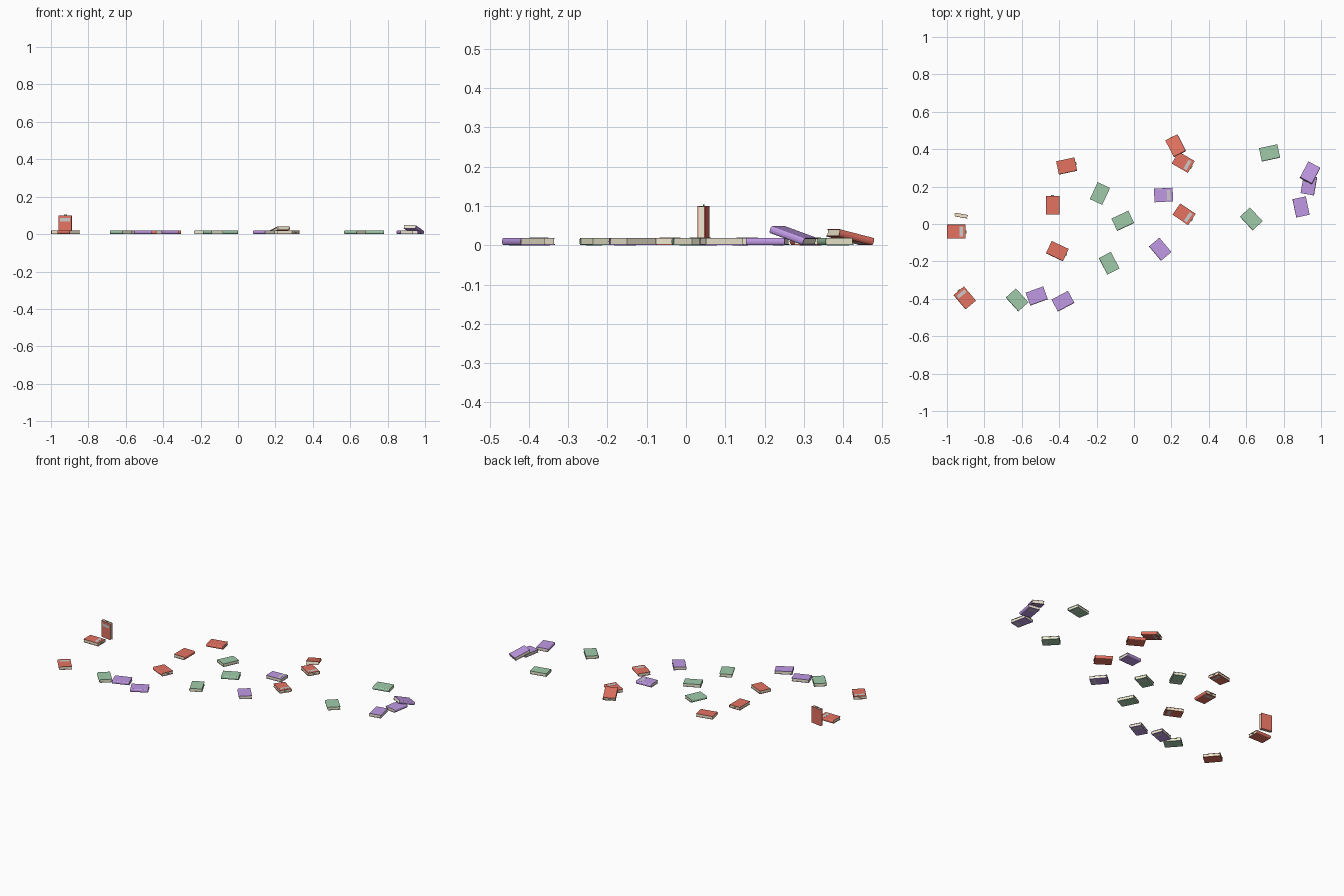
import bpy, math
from mathutils import Matrix, Vector

if "Cube" in bpy.data.objects:
    bpy.data.objects.remove(bpy.data.objects["Cube"])

W, L, T, B = 0.073, 0.100, 0.019, 0.0025   # width, height, thickness, board


def material(name, rgb):
    m = bpy.data.materials.new(name)
    m.diffuse_color = (*rgb, 1)
    m.use_nodes = True
    m.node_tree.nodes["Principled BSDF"].inputs["Base Color"].default_value = m.diffuse_color
    return m


RED = material("red_cover", (0.78, 0.17, 0.12))
GREEN = material("green_cover", (0.35, 0.60, 0.40))
PURPLE = material("purple_cover", (0.53, 0.32, 0.78))
PAPER = material("paper", (0.85, 0.81, 0.62))
GREY = material("label_grey", (0.58, 0.60, 0.60))
RIBBON = material("ribbon_green", (0.35, 0.60, 0.30))


def prism(name, profile, y0, y1, mat):
    """Extrude an x-z outline along y."""
    n = len(profile)
    verts = [(x, y, z) for y in (y0, y1) for x, z in profile]
    faces = [tuple(range(n)), tuple(reversed(range(n, 2 * n)))]
    faces += [(i, i + n, (i + 1) % n + n, (i + 1) % n) for i in range(n)]
    me = bpy.data.meshes.new(name)
    me.from_pydata(verts, [], faces)
    me.materials.append(mat)
    return me


def rect(x0, x1, z0, z1):
    return [(x0, z0), (x1, z0), (x1, z1), (x0, z1)]


# Cover: two boards joined by a rounded spine
def arc(rx, rz, cx, sign):
    a = [math.pi / 2 + sign * math.pi * i / 6 for i in range(7)]
    return [(cx + rx * math.cos(t), sign * rz * math.sin(t)) for t in a]


def half_round(rx, rz, cx):
    return [(cx - rx * math.sin(math.pi * i / 6), rz * math.cos(math.pi * i / 6)) for i in range(7)]


h, cx = T / 2, -W / 2 + 0.006
outline = ([(W / 2, h)] + half_round(0.006, h, cx) + [(W / 2, -h), (W / 2, -h + B)]
           + half_round(0.006 - B, h - B, cx)[::-1] + [(W / 2, h - B)])
covers = {k: prism(k + "_cover", outline, -L / 2, L / 2, m)
          for k, m in (("red", RED), ("green", GREEN), ("purple", PURPLE))}
# Page block, title label and ribbon bookmark
pages = prism("pages", rect(cx - 0.002, W / 2 - 0.002, -h + B, h - B), -L / 2 + 0.002, L / 2 - 0.002, PAPER)
label = prism("label", rect(-0.026, 0.028, h, h + 0.0003), 0.018, 0.036, GREY)
ribbon = prism("ribbon", rect(-0.006, 0.010, -0.0005, 0.0005), 0.03, L / 2 + 0.004, RIBBON)


def book(i, colour, x, y, heading, up=False, pitch=0, standing=False):
    """Heading is the direction, in degrees, of the top end of the book."""
    if standing:
        rot = Matrix.Rotation(math.radians(heading), 4, 'Z') @ Matrix.Rotation(math.pi / 2, 4, 'X')
    else:
        rot = (Matrix.Rotation(math.radians(heading - 90), 4, 'Z')
               @ Matrix.Rotation(math.radians(-pitch), 4, 'X')
               @ Matrix.Rotation(0 if up else math.pi, 4, 'Y'))
    low = min((rot @ v.co).z for v in covers[colour].vertices)
    mat = Matrix.Translation((x, y, -low)) @ rot
    parts = [("cover", covers[colour]), ("pages", pages), ("label", label)]
    if colour == "red":
        parts.append(("ribbon", ribbon))
    for part, me in parts:
        ob = bpy.data.objects.new(f"{colour}_book_{i}_{part}", me)
        bpy.context.collection.objects.link(ob)
        ob.matrix_world = mat


# Scattered books: colour, x, y, heading, face up, pitch, standing
BOOKS = [
    ("red", -0.36, 0.31, 12), ("red", -0.435, 0.10, 90), ("red", -0.41, -0.145, -25),
    ("red", -0.95, -0.04, 0, True), ("red", -0.905, -0.395, 130, True),
    ("red", 0.223, 0.418, 117, False, 13), ("red", 0.263, 0.33, -30, True),
    ("red", 0.268, 0.052, -34, True), ("red", -0.925, 0.045, -10, False, 0, True),
    ("green", -0.182, 0.163, 245), ("green", -0.06, 0.017, 25), ("green", -0.133, -0.21, -63),
    ("green", -0.625, -0.406, -48), ("green", 0.627, 0.027, -47), ("green", 0.725, 0.38, 12),
    ("purple", -0.52, -0.385, 20), ("purple", -0.38, -0.413, 28), ("purple", 0.14, -0.135, -50),
    ("purple", 0.158, 0.155, 3, True), ("purple", 0.893, 0.091, -78),
    ("purple", 0.935, 0.208, 80), ("purple", 0.941, 0.273, 62, False, 18),
]
for i, b in enumerate(BOOKS, 1):
    book(i, *b)
